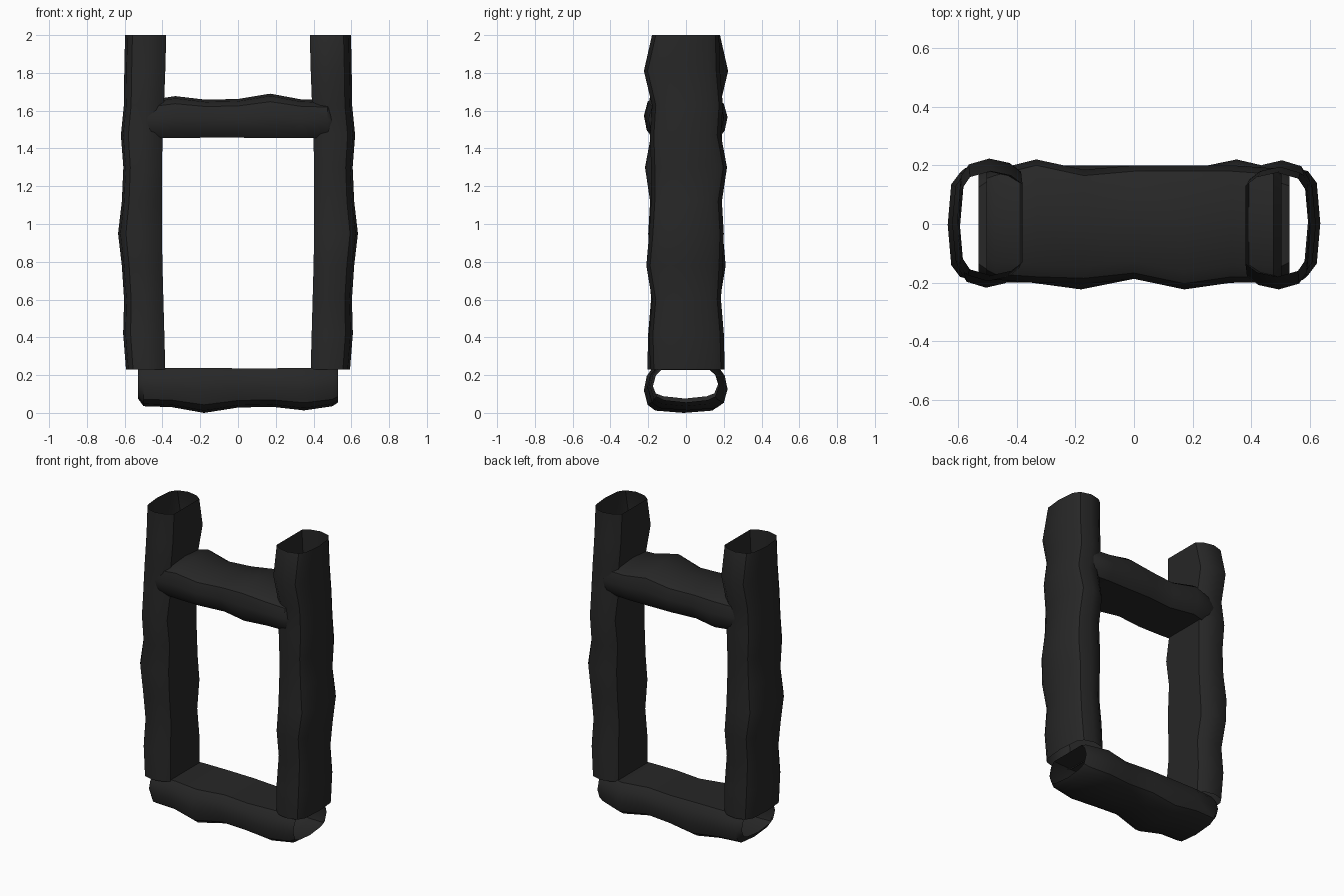
import bpy, bmesh, math

if "Cube" in bpy.data.objects:
    bpy.data.objects.remove(bpy.data.objects["Cube"])

# one flat near-black colour for the whole frame
dark = bpy.data.materials.new("charcoal wood")
dark.diffuse_color = (0.02, 0.02, 0.02, 1)
dark.use_nodes = True
dark.node_tree.nodes["Principled BSDF"].inputs["Base Color"].default_value = dark.diffuse_color


def section(inner, outer, front, back):
    """Chamfered rectangle: flat inner and outer sides, rounded short sides."""
    d = outer - inner
    mid = (front + back) / 2
    return [(inner, front + 0.045), (inner, mid), (inner, back - 0.045),
            (inner + 0.18 * d, back - 0.015), (inner + 0.5 * d, back),
            (outer - 0.18 * d, back - 0.02), (outer - 0.012, back - 0.06),
            (outer, mid), (outer - 0.012, front + 0.06),
            (outer - 0.18 * d, front + 0.02), (inner + 0.5 * d, front),
            (inner + 0.18 * d, front + 0.015)]


def hewn_tube(name, stations, place):
    """Open-ended tube skinned through (t, inner, outer, front, back) stations."""
    bm = bmesh.new()
    rings = []
    for t, *size in stations:
        rings.append([bm.verts.new(place(u, v, t)) for u, v in section(*size)])
    n = len(rings[0])
    for a, b in zip(rings, rings[1:]):
        for i in range(n):
            j = (i + 1) % n
            bm.faces.new((a[i], a[j], b[j], b[i]))
    bmesh.ops.recalc_face_normals(bm, faces=bm.faces[:])
    mesh = bpy.data.meshes.new(name)
    bm.to_mesh(mesh)
    bm.free()
    mesh.materials.append(dark)
    ob = bpy.data.objects.new(name, mesh)
    bpy.context.collection.objects.link(ob)
    bpy.ops.object.select_all(action='DESELECT')
    ob.select_set(True)
    bpy.context.view_layer.objects.active = ob
    bpy.ops.object.shade_smooth_by_angle(angle=math.radians(35))


# upright posts: height, inner, outer, front, back (same post turned half round)
post = [(0.23, 0.385, 0.593, -0.205, 0.19), (0.42, 0.39, 0.608, -0.20, 0.195),
        (0.60, 0.395, 0.603, -0.185, 0.18), (0.78, 0.40, 0.615, -0.195, 0.21),
        (0.95, 0.403, 0.635, -0.20, 0.195), (1.12, 0.402, 0.615, -0.19, 0.185),
        (1.30, 0.402, 0.607, -0.217, 0.185), (1.47, 0.40, 0.62, -0.185, 0.19),
        (1.63, 0.392, 0.604, -0.195, 0.18), (1.81, 0.385, 0.602, -0.18, 0.223),
        (2.00, 0.38, 0.598, -0.175, 0.18)]
hewn_tube("left_post", post, lambda u, v, t: (-u, v, t))
hewn_tube("right_post", post, lambda u, v, t: (u, -v, t))

# crosspieces: x, flat side, bumpy side, front, back
beam = [(-0.53, 0.01, 0.18, -0.175, 0.175), (-0.50, 0.0, 0.20, -0.19, 0.185),
        (-0.35, 0.0, 0.222, -0.20, 0.22), (-0.18, 0.002, 0.203, -0.205, 0.185),
        (0.0, 0.002, 0.207, -0.187, 0.20), (0.18, 0.0, 0.235, -0.223, 0.20),
        (0.35, 0.0, 0.205, -0.20, 0.20), (0.50, 0.0, 0.20, -0.20, 0.19),
        (0.53, 0.01, 0.16, -0.18, 0.17)]
hewn_tube("bottom_sill", beam, lambda u, v, t: (-t, v, 0.238 - u * 1.013))
hewn_tube("top_beam", beam, lambda u, v, t: (t * 0.95, v, 1.455 + u))
